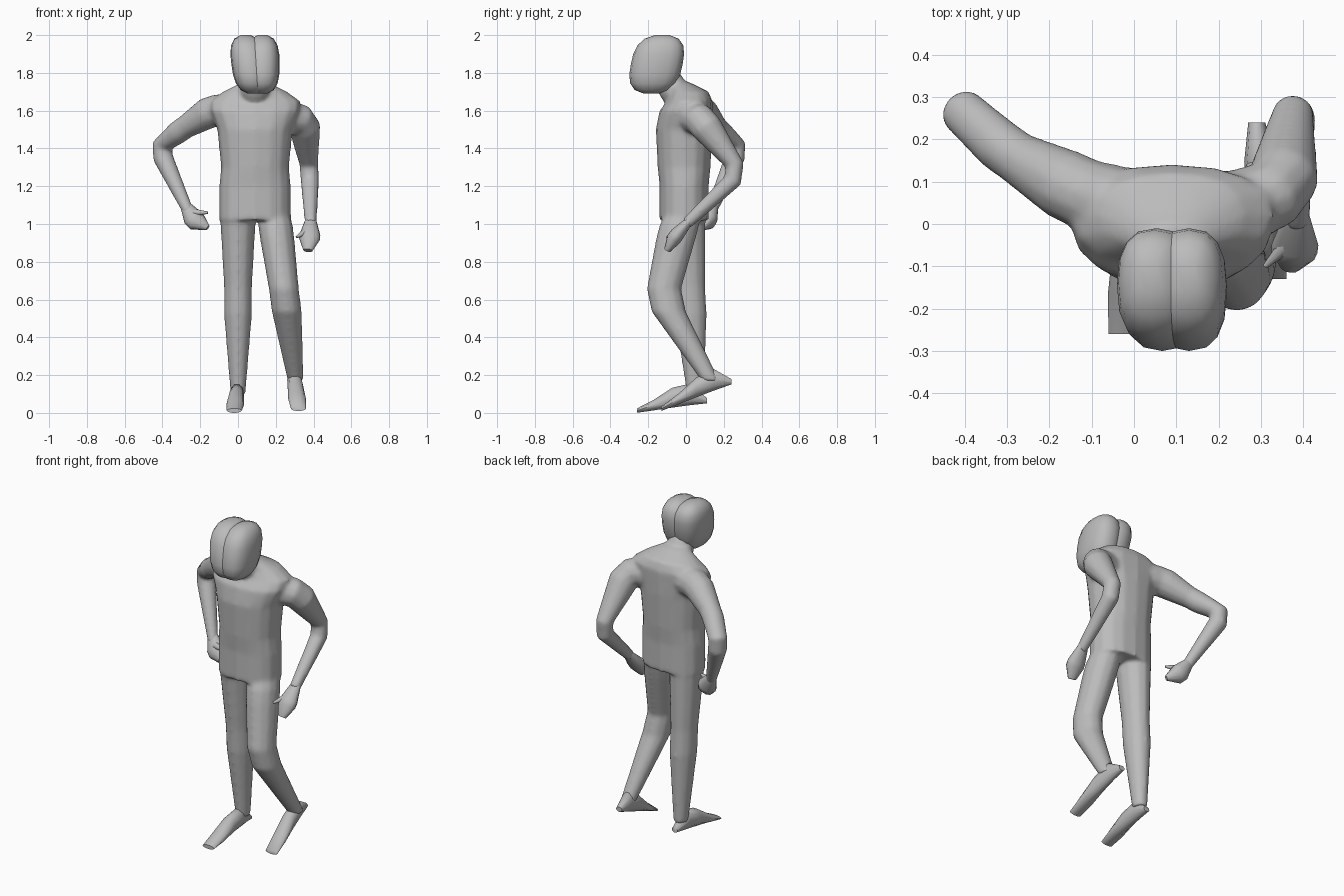
import bpy, bmesh, math
from mathutils import Vector

cube = bpy.data.objects.get("Cube")
if cube:
    bpy.data.objects.remove(cube)

grey = bpy.data.materials.new("plain grey")
grey.use_nodes = True
colour = (0.5, 0.5, 0.5, 1)
grey.diffuse_color = colour
grey.node_tree.nodes["Principled BSDF"].inputs["Base Color"].default_value = colour

right_axis, back_axis, up_axis = Vector((1, 0, 0)), Vector((0, 1, 0)), Vector((0, 0, 1))
level = (right_axis, back_axis)
upright = (right_axis, up_axis)


def signed_power(value, exponent):
    return math.copysign(abs(value) ** exponent, value)


def follow_path(centres):
    """Give a sideways and a depth direction for every point of a path."""
    frames = []
    side = right_axis
    last = len(centres) - 1
    for index, centre in enumerate(centres):
        before = (centre - centres[max(index - 1, 0)]).normalized()
        after = (centres[min(index + 1, last)] - centre).normalized()
        tangent = (before + after).normalized()
        side = (side - tangent * side.dot(tangent)).normalized()
        frames.append((side, tangent.cross(side)))
    return frames


def loft(name, rings, frame=None, sides=12, power=2):
    """Skin rings of (centre, half width, half depth), capped at both ends."""
    bm = bmesh.new()
    if frame:
        frames = [frame] * len(rings)
    else:
        frames = follow_path([ring[0] for ring in rings])
    loops = []
    for (centre, width, depth), (across, along) in zip(rings, frames):
        loop = []
        for step in range(sides):
            angle = math.tau * step / sides
            p = signed_power(math.cos(angle), 2 / power) * width
            q = signed_power(math.sin(angle), 2 / power) * depth
            loop.append(bm.verts.new(centre + across * p + along * q))
        loops.append(loop)
    for low, high in zip(loops, loops[1:]):
        for step in range(sides):
            following = (step + 1) % sides
            bm.faces.new((low[step], low[following], high[following], high[step]))
    bm.faces.new(loops[0])
    bm.faces.new(loops[-1])
    bmesh.ops.recalc_face_normals(bm, faces=bm.faces)
    mesh = bpy.data.meshes.new(name)
    bm.to_mesh(mesh)
    bm.free()
    mesh.materials.append(grey)
    obj = bpy.data.objects.new(name, mesh)
    bpy.context.collection.objects.link(obj)
    bpy.ops.object.select_all(action='DESELECT')
    obj.select_set(True)
    bpy.context.view_layer.objects.active = obj
    bpy.ops.object.shade_smooth_by_angle(angle=math.radians(60))
    return obj


def limb(name, joints, radii, frame=None, flatten=1):
    """Tapered tube through joints, with every inner joint rounded into two rings."""
    points = [Vector(joint) for joint in joints]
    rings = [(points[0], radii[0])]
    for index in range(1, len(points) - 1):
        for neighbour in (index - 1, index + 1):
            centre = points[index].lerp(points[neighbour], 0.15)
            rings.append((centre, radii[index]))
    rings.append((points[-1], radii[-1]))
    return loft(name, [(centre, r, r * flatten) for centre, r in rings], frame)


def head_lobe(name, x, half_width, slant):
    """One rounded half of the head, leaning forward towards the chin."""
    rings = []
    for degrees in range(-80, 81, 20):
        rise = math.sin(math.radians(degrees))
        scale = (1 - abs(rise) ** 3) ** 0.4
        centre = Vector((x - slant * rise, 0.03 * rise - 0.155, 1.845 + 0.157 * rise))
        rings.append((centre, half_width * scale, 0.137 * scale))
    loft(name, rings, level, sides=16, power=2.5)


def foot(name, heel, toe):
    """Wedge that is tall at the instep and thin at the toes."""
    widths = (0.02, 0.037, 0.042, 0.047, 0.04)
    heights = (0.015, 0.06, 0.055, 0.03, 0.012)
    rings = []
    for step, (width, height) in enumerate(zip(widths, heights)):
        sole = Vector(heel).lerp(Vector(toe), step / 4)
        rings.append((sole + up_axis * height, width, height))
    loft(name, rings, upright, sides=10)


# Torso from the hem up over the sloping shoulders
levels = (1.02, 1.2, 1.3, 1.5, 1.6, 1.65, 1.7, 1.75)
widths = (0.19, 0.19, 0.18, 0.2, 0.24, 0.24, 0.17, 0.07)
depths = (0.13, 0.13, 0.14, 0.15, 0.14, 0.12, 0.1, 0.05)
shifts = (-0.01, -0.01, -0.01, -0.01, 0, 0.02, 0.02, -0.03)
torso = loft("body", [(Vector((0.09, y, z)), width, depth)
                      for z, y, width, depth in zip(levels, shifts, widths, depths)],
             level, sides=16, power=2.3)
neck = limb("neck", [(0.09, 0, 1.64), (0.09, -0.06, 1.7), (0.09, -0.12, 1.8)],
            (0.1, 0.08, 0.07))

# Right arm bent outward, left arm hanging with the elbow drawn back
right_arm = limb("right_arm", [(0, 0.03, 1.6), (-0.14, 0.08, 1.6), (-0.3, 0.17, 1.5),
                               (-0.42, 0.28, 1.4), (-0.26, 0.13, 1.06)],
                 (0.1, 0.085, 0.063, 0.055, 0.03))
left_arm = limb("left_arm", [(0.2, 0.02, 1.57), (0.35, 0.08, 1.55),
                             (0.38, 0.29, 1.27), (0.385, 0, 1)],
                (0.1, 0.085, 0.05, 0.032))

# Right leg straight, left leg bent at the knee
right_leg = limb("right_leg", [(0, -0.01, 1.08), (0, 0.02, 0.6), (0, 0.05, 0.1)],
                 (0.098, 0.075, 0.04), level, 1.15)
left_leg = limb("left_leg", [(0.19, -0.01, 1.07), (0.2, -0.04, 0.98),
                             (0.25, -0.13, 0.6), (0.305, 0.13, 0.17)],
                (0.08, 0.092, 0.08, 0.043), level, 1.15)

# Fuse trunk and limbs into one continuous skin
bpy.ops.object.select_all(action='DESELECT')
for part in (torso, neck, right_arm, left_arm, right_leg, left_leg):
    part.select_set(True)
bpy.context.view_layer.objects.active = torso
bpy.ops.object.join()
torso.modifiers.clear()
skin = torso.modifiers.new("skin", 'REMESH')
skin.mode = 'VOXEL'
skin.voxel_size = 0.01
skin.use_smooth_shade = True
soften = torso.modifiers.new("soften", 'SMOOTH')
soften.factor = 0.5
soften.iterations = 12

# Two halves of the head, which meet in a slanting crease
head_lobe("head_right_lobe", 0.06, 0.095, 0.02)
head_lobe("head_left_lobe", 0.13, 0.09, 0)

# Hands with pointed thumbs
limb("right_hand", [(-0.28, 0.15, 1.1), (-0.23, 0.12, 1.02), (-0.16, 0.09, 0.98)],
     (0.028, 0.055, 0.015), flatten=0.8)
limb("right_thumb", [(-0.23, 0.11, 1.06), (-0.16, 0.08, 1.06)], (0.02, 0.006))
limb("left_hand", [(0.385, 0.02, 1.02), (0.38, -0.06, 0.93), (0.37, -0.1, 0.86)],
     (0.03, 0.055, 0.025), flatten=0.7)
limb("left_thumb", [(0.36, -0.05, 0.96), (0.31, -0.1, 0.93)], (0.02, 0.006))

# Feet from heel to toe
foot("right_foot", (0, 0.11, 0.05), (-0.02, -0.26, 0))
foot("left_foot", (0.29, 0.24, 0.15), (0.32, -0.13, 0.01))
